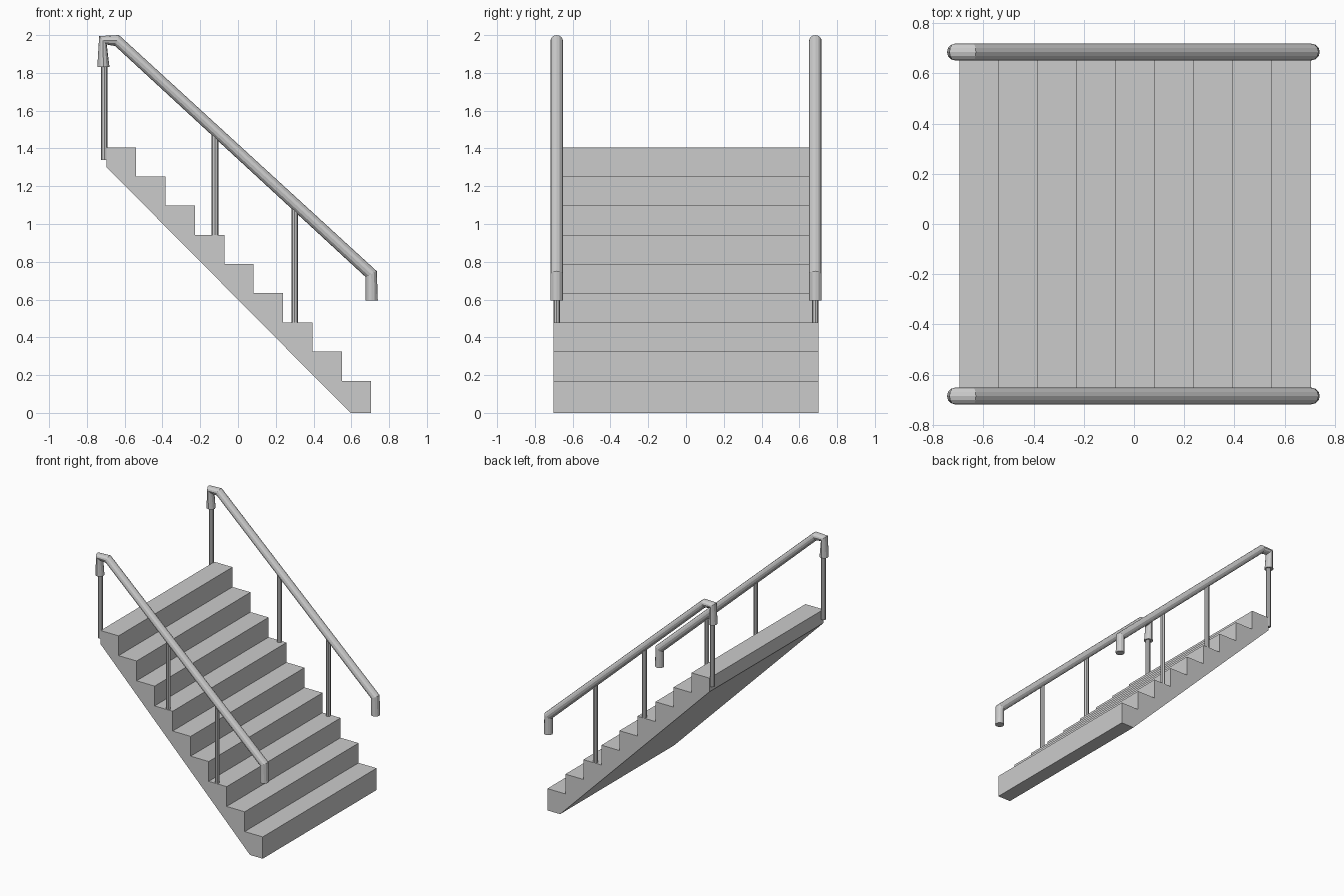
import bpy, bmesh, math

if "Cube" in bpy.data.objects:
    bpy.data.objects.remove(bpy.data.objects["Cube"])

RUN, RISE = 0.1555, 0.1545
RAIL_Y = 0.685


def finish(bm, name):
    bmesh.ops.recalc_face_normals(bm, faces=bm.faces)
    mesh = bpy.data.meshes.new(name)
    bm.to_mesh(mesh)
    bm.free()
    obj = bpy.data.objects.new(name, mesh)
    bpy.context.collection.objects.link(obj)
    return obj


# Stair flight: sawtooth profile extruded across the width
profile = [(-0.695, 1.30), (0.595, 0.0)]
for i in range(9):
    x = 0.705 - i * RUN
    profile += [(x, 0.0 if i == 0 else 0.17 + (i - 1) * RISE), (x, 0.17 + i * RISE)]
profile.append((-0.695, 0.17 + 8 * RISE))
bm = bmesh.new()
face = bm.faces.new([bm.verts.new((x, -0.702, z)) for x, z in profile])
ext = bmesh.ops.extrude_face_region(bm, geom=[face])
bmesh.ops.translate(bm, vec=(0, 1.404, 0),
                    verts=[v for v in ext["geom"] if isinstance(v, bmesh.types.BMVert)])
finish(bm, "stair_flight")


def handrail(name, y, sections, radius=0.033, sides=12):
    # Each section is an outer and an inner edge point in the xz plane
    bm = bmesh.new()
    rings = []
    for (ox, oz), (ix, iz) in sections:
        ring = []
        for k in range(sides):
            a = math.tau * k / sides
            c = math.cos(a) / 2
            ring.append(bm.verts.new(((ox + ix) / 2 + (ox - ix) * c,
                                      y + radius * math.sin(a),
                                      (oz + iz) / 2 + (oz - iz) * c)))
        rings.append(ring)
    for r, s in zip(rings, rings[1:]):
        for k in range(sides):
            n = (k + 1) % sides
            bm.faces.new((r[k], r[n], s[n], s[k]))
    bm.faces.new(rings[0])
    bm.faces.new(rings[-1])
    return finish(bm, name)


def post(name, x, y, z0, z1):
    bm = bmesh.new()
    bmesh.ops.create_cone(bm, cap_ends=True, segments=8, radius1=0.0175,
                          radius2=0.0175, depth=z1 - z0)
    bmesh.ops.translate(bm, vec=(x, y, (z0 + z1) / 2), verts=bm.verts)
    return finish(bm, name)


RAIL = [((0.74, 0.595), (0.675, 0.595)),
        ((0.735, 0.75), (0.675, 0.72)),
        ((-0.63, 2.0), (-0.65, 1.942)),
        ((-0.735, 1.995), (-0.695, 1.95)),
        ((-0.745, 1.83), (-0.68, 1.83))]
POSTS = [("top", -0.708, 1.34, 1.93), ("middle", -0.122, 0.94, 1.48),
         ("lower", 0.30, 0.475, 1.09)]

# Handrail and three posts on each side
for side, s in (("front", -1), ("back", 1)):
    handrail(side + "_handrail", s * RAIL_Y, RAIL)
    for label, x, z0, z1 in POSTS:
        post(f"{side}_{label}_post", x, s * RAIL_Y, z0, z1)
